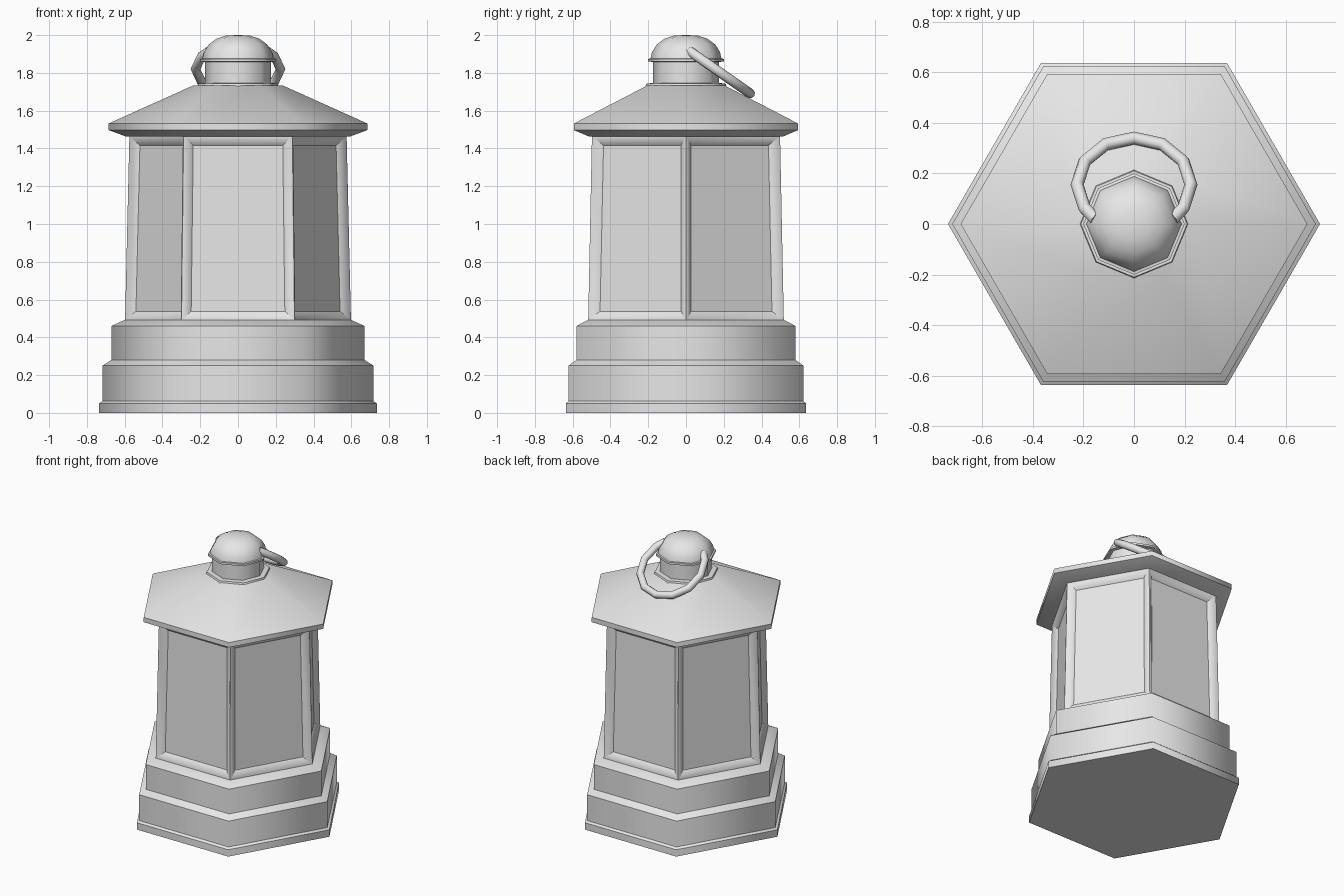
import bpy, bmesh, math
from mathutils import Vector

if "Cube" in bpy.data.objects:
    bpy.data.objects.remove(bpy.data.objects["Cube"])

metal = bpy.data.materials.new("grey metal")
metal.diffuse_color = (0.8, 0.8, 0.8, 1)
metal.use_nodes = True
metal.node_tree.nodes["Principled BSDF"].inputs["Base Color"].default_value = metal.diffuse_color


def finish(bm, name):
    bmesh.ops.recalc_face_normals(bm, faces=bm.faces)
    me = bpy.data.meshes.new(name)
    bm.to_mesh(me)
    bm.free()
    me.materials.append(metal)
    ob = bpy.data.objects.new(name, me)
    bpy.context.collection.objects.link(ob)
    return ob


def stack(bm, sides, profile):
    """Capped prism stack from (corner radius, height) pairs; returns side faces."""
    rings = [[bm.verts.new((r * math.cos(math.tau * i / sides),
                            r * math.sin(math.tau * i / sides), z))
              for i in range(sides)] for r, z in profile]
    walls = [bm.faces.new((a[i], a[(i + 1) % sides], b[(i + 1) % sides], b[i]))
             for a, b in zip(rings, rings[1:]) for i in range(sides)]
    bm.faces.new(rings[0][::-1])
    bm.faces.new(rings[-1])
    return walls


def turned(name, sides, profile):
    """Stack with soft corners and crisp horizontal steps."""
    bm = bmesh.new()
    stack(bm, sides, profile)
    bmesh.ops.recalc_face_normals(bm, faces=bm.faces)
    for f in bm.faces:
        f.smooth = True
    for e in bm.edges:
        level = abs(e.verts[0].co.z - e.verts[1].co.z) < 1e-5
        e.smooth = not (level and e.calc_face_angle(0) > math.radians(38))
    return finish(bm, name)


# Stepped base, roof, neck and domed cap
turned("base", 6, [(.735, 0), (.735, .05), (.718, .062), (.718, .25),
                   (.67, .28), (.67, .46), (.60, .492)])
turned("roof", 6, [(.59, 1.462), (.685, 1.497), (.685, 1.532), (.24, 1.732)])
turned("neck", 8, [(.215, 1.725), (.21, 1.744), (.175, 1.746), (.175, 1.862)])
turned("cap", 8, [(.17, 1.858), (.2, 1.86), (.2, 1.874), (.188, 1.876),
                  (.18, 1.91), (.155, 1.95), (.115, 1.98), (.065, 1.997), (.01, 2)])

# Lantern body with a sloped frame around each recessed pane
bm = bmesh.new()
walls = stack(bm, 6, [(.598, .488), (.575, 1.468)])
bmesh.ops.recalc_face_normals(bm, faces=bm.faces)
bmesh.ops.inset_individual(bm, faces=walls, thickness=.012, depth=0)
bmesh.ops.inset_individual(bm, faces=walls, thickness=.06, depth=-.036)
panes = set(walls)
for f in bm.faces:
    f.smooth = f not in panes
for e in bm.edges:
    e.smooth = e.calc_face_angle(0) < math.radians(50)
finish(bm, "window_body")

# Carrying ring, open at the cap and leaning back onto the roof
bm = bmesh.new()
down = Vector((0, .82, -.572))
side = Vector((1, 0, 0))
normal = side.cross(down)
centre = Vector((0, .155, 1.82))
R, r, n = .225, .026, 8
loops = []
for deg in [-137] + list(range(-120, 121, 30)) + [137]:
    a = math.radians(deg)
    out = side * math.sin(a) + down * math.cos(a)
    loops.append([bm.verts.new(centre + out * (R + r * math.cos(math.tau * k / n))
                               + normal * (r * math.sin(math.tau * k / n)))
                  for k in range(n)])
for a, b in zip(loops, loops[1:]):
    for k in range(n):
        bm.faces.new((a[k], a[(k + 1) % n], b[(k + 1) % n], b[k])).smooth = True
bm.faces.new(loops[0])
bm.faces.new(loops[-1])
finish(bm, "carry_ring")
